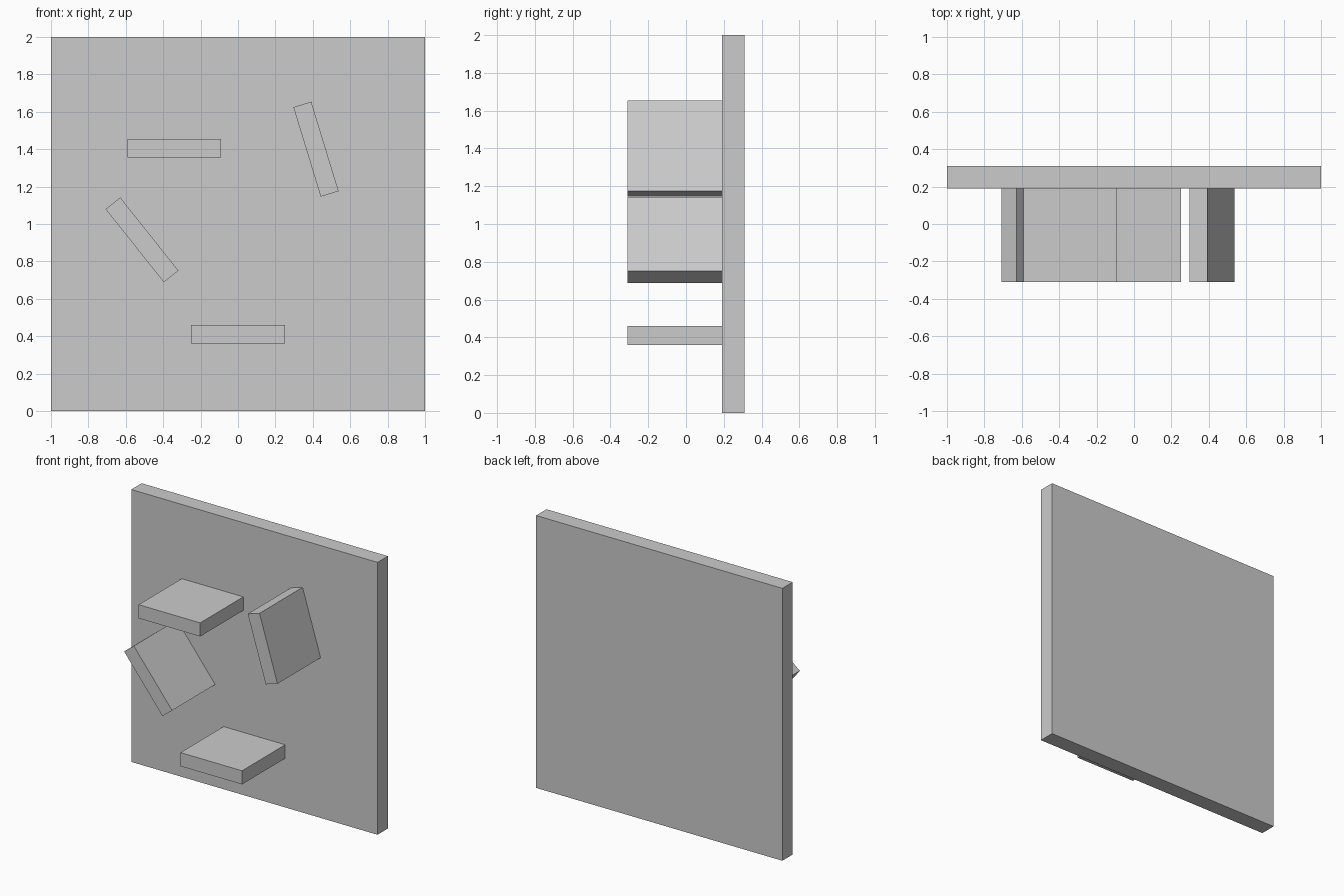
import bpy
from math import radians

cube = bpy.data.objects.get("Cube")
if cube:
    bpy.data.objects.remove(cube, do_unlink=True)

# Single plain grey for every part
grey = bpy.data.materials.new("plain_grey")
grey.use_nodes = True
colour = (0.6, 0.6, 0.6, 1)
grey.diffuse_color = colour
grey.node_tree.nodes["Principled BSDF"].inputs["Base Color"].default_value = colour


def box(name, location, size, tilt=0):
    """Flat-faced box, tilted in the plane of the wall."""
    bpy.ops.mesh.primitive_cube_add(size=1, location=location,
                                    rotation=(0, radians(tilt), 0))
    obj = bpy.context.object
    obj.name = name
    obj.scale = size
    bpy.ops.object.transform_apply(location=False, rotation=False, scale=True)
    obj.data.materials.append(grey)
    return obj


# Wall panel
box("wall_panel", (0, 0.25, 1), (2, 0.12, 2))

# Square slabs standing out from the front of the wall: x, z, tilt
slabs = {
    "lower_shelf": (0, 0.41, 0),
    "upper_shelf": (-0.34, 1.405, 0),
    "right_ramp": (-0.513, 0.915, 51.5),
    "left_steep_ramp": (0.417, 1.4, 73),
}
for name, (x, z, tilt) in slabs.items():
    box(name, (x, -0.06, z), (0.5, 0.5, 0.1), tilt)
